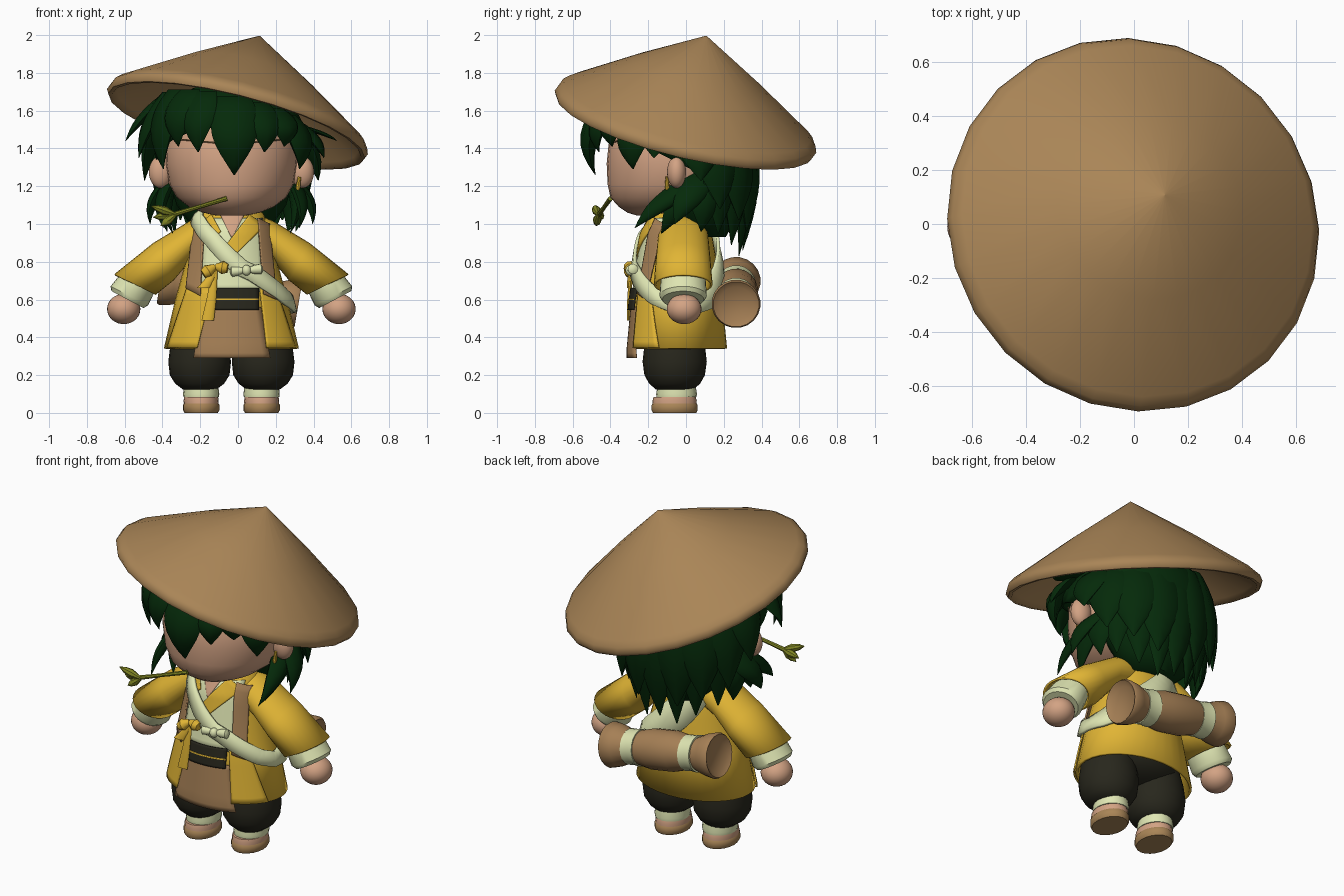
import bpy, bmesh, math
from mathutils import Vector as V

if "Cube" in bpy.data.objects:
    bpy.data.objects.remove(bpy.data.objects["Cube"])


def material(name, r, g, b):
    m = bpy.data.materials.new(name)
    m.use_nodes = True
    m.diffuse_color = (r, g, b, 1)
    m.node_tree.nodes["Principled BSDF"].inputs["Base Color"].default_value = (r, g, b, 1)
    return m


STRAW = material("straw brown", .40, .235, .095)
LEATHER = material("leather brown", .38, .215, .092)
YELLOW = material("coat yellow", .75, .46, .035)
PALE = material("pale cream", .76, .81, .46)
SKIN = material("skin", .65, .365, .23)
HAIR = material("dark green hair", .0015, .023, .003)
DARK = material("charcoal cloth", .021, .02, .012)
OLIVE = material("olive stem", .22, .24, .018)

CX, CY = -.035, -.045          # body axis
HEAD = V((CX, -.04, 1.40))     # hair centre


def finish(name, bm, mat, thick=0, angle=40):
    bmesh.ops.recalc_face_normals(bm, faces=bm.faces)
    me = bpy.data.meshes.new(name)
    bm.to_mesh(me)
    bm.free()
    me.materials.append(mat)
    me.shade_smooth()
    me.set_sharp_from_angle(angle=math.radians(angle))
    ob = bpy.data.objects.new(name, me)
    bpy.context.collection.objects.link(ob)
    if thick:
        mod = ob.modifiers.new("thickness", "SOLIDIFY")
        mod.thickness, mod.offset = thick, 0
    return ob


def loft(name, sections, mat, n=20, caps=True, thick=0, angle=40):
    """Skin elliptical sections, each given as centre, u axis, v axis."""
    bm = bmesh.new()
    turn = [2 * math.pi * i / n for i in range(n)]
    rings = [[bm.verts.new(V(c) + V(u) * math.cos(a) + V(v) * math.sin(a)) for a in turn]
             for c, u, v in sections]
    for a, b in zip(rings, rings[1:]):
        for i in range(n):
            bm.faces.new((a[i], a[(i + 1) % n], b[(i + 1) % n], b[i]))
    if caps:
        bm.faces.new(rings[0])
        bm.faces.new(rings[-1])
    return finish(name, bm, mat, thick, angle)


def upright(x, y, rows):
    return [((x, y, z), (rx, 0, 0), (0, ry, 0)) for z, rx, ry in rows]


def rod(name, a, b, rows, mat, n=20):
    """Turned shape along a to b; rows are fraction and radius."""
    a, b = V(a), V(b)
    u = (b - a).orthogonal().normalized()
    w = (b - a).normalized().cross(u)
    return loft(name, [(a.lerp(b, t), u * r, w * r) for t, r in rows], mat, n)


def ball(name, centre, radii, mat, cut=None):
    bm = bmesh.new()
    bmesh.ops.create_uvsphere(bm, u_segments=28, v_segments=18, radius=1)
    for v in bm.verts:
        v.co = V(centre) + V(a * b for a, b in zip(v.co, radii))
    if cut:
        bmesh.ops.bisect_plane(bm, geom=bm.verts[:] + bm.edges[:] + bm.faces[:],
                               plane_co=cut[0], plane_no=cut[1], clear_outer=True)
    return finish(name, bm, mat, .015 if cut else 0)


# Coat body
BODY = [(.34, .35, .255), (.6, .29, .23), (.8, .235, .2), (.95, .2, .175), (1.05, .165, .13), (1.11, .09, .08)]
loft("coat", upright(CX, CY, BODY), YELLOW, 32, False, .015)


def body_radii(z):
    z = max(BODY[0][0], min(z, BODY[-1][0]))
    for (z0, a0, b0), (z1, a1, b1) in zip(BODY, BODY[1:]):
        if z <= z1:
            t = (z - z0) / (z1 - z0)
            return a0 + (a1 - a0) * t, b0 + (b1 - b0) * t


def on_body(turn, z, lift):
    rx, ry = body_radii(z)
    return V((CX + (rx + lift) * math.sin(turn), CY - (ry + lift) * math.cos(turn), z))


def sheet(name, rows, mat, thick):
    bm = bmesh.new()
    grid = [[bm.verts.new(p) for p in row] for row in rows]
    for a, b in zip(grid, grid[1:]):
        for i in range(len(a) - 1):
            bm.faces.new((a[i], a[i + 1], b[i + 1], b[i]))
    return finish(name, bm, mat, thick)


def patch(name, tl, tr, bl, br, mat, lift):
    """Cloth panel laid on the chest; corners are x, z."""
    def point(s, t):
        x, z = V(tl).lerp(V(tr), s).lerp(V(bl).lerp(V(br), s), t)
        k = max(-.97, min(.97, (x - CX) / (body_radii(z)[0] + lift)))
        return on_body(math.asin(k), z, lift)
    return sheet(name, [[point(i / 10, j / 10) for i in range(11)] for j in range(11)], mat, .009)


# Layered clothing on the front
patch("inner_robe", (-.19, 1.03), (.13, 1.03), (-.2, .64), (.14, .64), PALE, .012)
patch("neck_opening", (-.10, 1.06), (.04, 1.06), (-.036, .93), (-.03, .93), SKIN, .017)
patch("collar_left", (.06, 1.05), (.14, .99), (-.07, .88), (-.03, .82), YELLOW, .021)
patch("collar_right", (-.19, 1.01), (-.14, 1.05), (-.13, .93), (-.09, .96), YELLOW, .021)
patch("apron", (-.19, .56), (.12, .56), (-.235, .29), (.17, .29), LEATHER, .010)
patch("coat_front_right", (-.27, .66), (-.135, .66), (-.375, .345), (-.215, .345), YELLOW, .016)
patch("coat_front_left", (.115, .66), (.20, .66), (.15, .345), (.305, .345), YELLOW, .016)
patch("belt", (-.125, .66), (.11, .66), (-.125, .545), (.11, .545), DARK, .024)
patch("belt_cord", (-.125, .605), (.11, .605), (-.125, .597), (.11, .597), YELLOW, .028)
patch("strap_right", (-.235, 1.0), (-.175, 1.03), (-.275, .66), (-.20, .62), LEATHER, .026)
patch("strap_left", (.105, 1.03), (.165, 1.0), (.135, .63), (.205, .6), LEATHER, .026)

# Diagonal sash round the body, wider on the back
path = [(-75, 1.05), (-50, 1.0), (-25, .92), (10, .77), (25, .735), (45, .67), (65, .61), (85, .575),
        (110, .58), (135, .63), (160, .72), (185, .83), (215, .97), (250, 1.06)]
path = [V((math.radians(a) * .22, z)) for a, z in path]
line = [p.lerp(q, i / 4) for p, q in zip(path, path[1:]) for i in range(4)] + [path[-1]]
rows = []
for i, p in enumerate(line):
    d = (line[min(i + 2, len(line) - 1)] - line[max(i - 2, 0)]).normalized()
    side = V((-d.y, d.x)) * (.042 + .04 * max(0, -math.cos(p.x / .22)))
    rows.append([on_body(q.x / .22, q.y, .034) for q in (p + side, p, p - side)])
sheet("sash", rows, PALE, .018)

# Sash knot and yellow bow
ball("sash_knot", (.045, -.295, .755), (.024, .025, .028), PALE)
for s in (-1, 1):
    rod("knot_loop", (.045, -.29, .755), (.045 + s * .085, -.28, .755 + s * .008),
        [(0, .01), (.5, .024), (.9, .028), (1, .015)], PALE, 10)
    rod("bow_loop", (-.12, -.29, .775), (-.12 + s * .065, -.30, .75 + s * .015),
        [(0, .015), (.6, .035), (1, .024)], YELLOW, 10)
for name, x, z in (("bow_tail_long", -.16, .49), ("bow_tail_short", -.185, .66)):
    loft(name, [((-.125, -.285, .77), (.018, 0, 0), (0, .01, 0)),
                (((x - .125) / 2 + .005, -.30, (z + .76) / 2), (.024, 0, 0), (0, .011, 0)),
                ((x, -.305, z), (.033, 0, 0), (0, .009, 0))], YELLOW, 10)

# Limbs, mirrored
ball("pelvis", (CX, -.05, .42), (.28, .19, .12), DARK)
for s, label in ((-1, "right"), (1, "left")):
    def arm(x, y, z):
        return V((CX + s * x, y, z))

    def cut(x, z, depth, vx, vz):
        return arm(x, -.015, z), (0, depth, 0), (s * vx, 0, vz)
    loft("sleeve_" + label, [cut(.06, .95, .11, 0, .085), cut(.14, .945, .125, 0, .1),
                             cut(.225, .905, .13, -.005, .105), cut(.36, .80, .14, .05, .095),
                             cut(.51, .68, .15, .106, .05)], YELLOW, 24, False, .012)
    loft("cuff_" + label, [cut(.49, .70, .12, .09, .045), cut(.54, .62, .125, .1, .05),
                           cut(.55, .60, .11, .085, .045)], PALE, 24)
    ball("hand_" + label, arm(.57, -.01, .55), (.088, .092, .08), SKIN)
    loft("trouser_leg_" + label, upright(CX + s * .168, -.06, [
        (.45, .13, .14), (.36, .155, .16), (.27, .166, .17), (.2, .158, .16), (.155, .13, .135), (.125, .09, .10)]), DARK, 24, True, 0, 60)
    x = CX + s * .16
    loft("ankle_wrap_" + label, upright(x, -.05, [(.083, .094, .106), (.1, .096, .108), (.15, .09, .1)]), PALE)
    loft("foot_" + label, upright(x, -.06, [(.03, .09, .115), (.065, .093, .117), (.083, .09, .112)]), SKIN)
    loft("shoe_" + label, upright(x, -.06, [(0, .088, .115), (.015, .097, .122), (.042, .097, .122), (.056, .087, .112)]), STRAW)
    ball("ear_" + label, (CX + s * .375, -.05, 1.275), (.062, .05, .085), SKIN)

    # Closed eye line across the face
    eye = []
    for i in range(7):
        dx = .08 + i * .032
        y = -.072 - .34 * math.sqrt(1 - (dx / .345) ** 2)
        eye.append(((CX + s * dx, y, 1.43 + .003 * i), (0, .006, 0), (0, 0, .005)))
    loft("eye_line_" + label, eye, LEATHER, 6)

# Head with a broad, rounded chin
chin = [(1.045, -.16, .08, .1), (1.06, -.14, .15, .17), (1.09, -.105, .225, .25), (1.14, -.085, .29, .315),
        (1.21, -.07, .33, .345), (1.32, -.07, .348, .35), (1.42, -.07, .345, .34), (1.55, -.07, .29, .29), (1.66, -.06, .2, .2)]
loft("head", [((CX, y, z), (rx, 0, 0), (0, ry, 0)) for z, y, rx, ry in chin], SKIN, 32, True, 0, 60)
rod("neck", (CX, -.045, 1.0), (CX, -.045, 1.15), [(0, .09), (1, .09)], SKIN)
rod("earring", (.325, -.1, 1.25), (.315, -.1, 1.17), [(0, .008), (.7, .013), (1, .005)], YELLOW, 8)

# Hair cap, hanging back mass and tapered locks
ball("hair_cap", HEAD, (.40, .41, .36), HAIR, ((0, -.45, 1.53), (0, -.5, -1)))
loft("hair_back", upright(CX, .11, [(1.45, .34, .22), (1.25, .335, .21), (1.1, .29, .18), (1.0, .22, .14), (.93, .14, .1)]),
     HAIR, 24, True, 0, 60)


def lock(dx, y, z, w, bulge, root=None):
    tip = V((CX + dx, y, z))
    out = V((tip.x - HEAD.x, tip.y - HEAD.y, 0)).normalized()
    root = V(root) if root else HEAD + out * .35 + V((0, 0, .2 - .08 * (out.x + out.y)))
    mid = (root + tip) / 2
    out = V((mid.x - HEAD.x, mid.y - HEAD.y, 0)).normalized()
    ctrl = mid + out * bulge
    across = out.cross(V((0, 0, 1)))
    parts = []
    for i, k in enumerate((.7, .9, 1, 1, .95, .8, .57, .3, .03)):
        t = i / 8
        c = root * (1 - t) ** 2 + ctrl * 2 * t * (1 - t) + tip * t * t
        parts.append((c, across * w * k, out * w * k * .42))
    loft("hair_lock", parts, HAIR, 8, True, 0, 60)


lock(.015, -.48, 1.26, .125, .15)
lock(0, .30, .86, .12, .06)
# Fringe, temples, then back locks
fringe = [(.175, -.46, 1.38, .09, .12), (.28, -.39, 1.41, .095, .11), (.36, -.28, 1.29, .10, .1),
          (.49, -.17, 1.35, .085, .05), (.56, -.07, 1.44, .08, .03)]
back = [(.46, .08, 1.23, .11), (.38, .18, 1.08, .12), (.27, .28, 1.02, .13), (.13, .32, .96, .13),
        (.30, .17, .95, .11), (.20, .24, .89, .11), (.10, .28, .83, .1)]
for s in (-1, 1):
    for dx, y, z, w, bulge in fringe:
        lock(s * dx, y, z, w, bulge)
    for dx, y, z, w in back:
        lock(s * dx, y, z, w, .045)
    for dx, y, z in ((.36, -.27, .98), (.31, -.13, .95), (.43, -.06, 1.0), (.34, .08, .96)):
        lock(s * dx, y, z, .085, .09, (CX + s * .29, .08, 1.27))

# Tilted conical hat
axis = V((.258, .243, 1)).normalized()
u = axis.orthogonal().normalized()
w = axis.cross(u)
rim = V((0, 0, 1.553))
profile = [(.002, .47), (.35, .258), (.67, .047), (.70, .02), (.712, -.012), (.70, -.034), (.68, -.034),
           (.66, -.008), (.33, .215), (.002, .43)]
loft("hat", [(rim + axis * h, u * r, w * r) for r, h in profile], STRAW, 24, True, 0, 60)

# Bedroll slung behind the waist
a, b = V((.32, .265, .575)), V((-.41, .265, .70))
rod("bedroll", a, b, [(.03, .09), (0, .122), (.02, .13), (.1, .118), (.2, .09), (.3, .1), (.4, .115),
                      (.6, .115), (.7, .1), (.8, .09), (.9, .118), (.98, .13), (1, .122), (.97, .09)], LEATHER, 20)
for t in (.18, .71):
    rod("bedroll_tie", a.lerp(b, t), a.lerp(b, t + .11), [(0, .102), (.5, .1), (1, .106)], PALE)

# Grass stem held in the mouth
end = V((-.36, -.465, 1.045))
rod("stem", (-.06, -.40, 1.135), end, [(0, .013), (.5, .011), (1, .014)], OLIVE, 8)
for dx, dy, dz in ((-.10, -.02, .05), (-.09, .02, -.01), (-.05, -.01, -.055)):
    rod("stem_leaf", end + V((.03, 0, .005)), end + V((dx, dy, dz)), [(0, .009), (.45, .024), (.75, .017), (1, .001)], OLIVE, 8)
